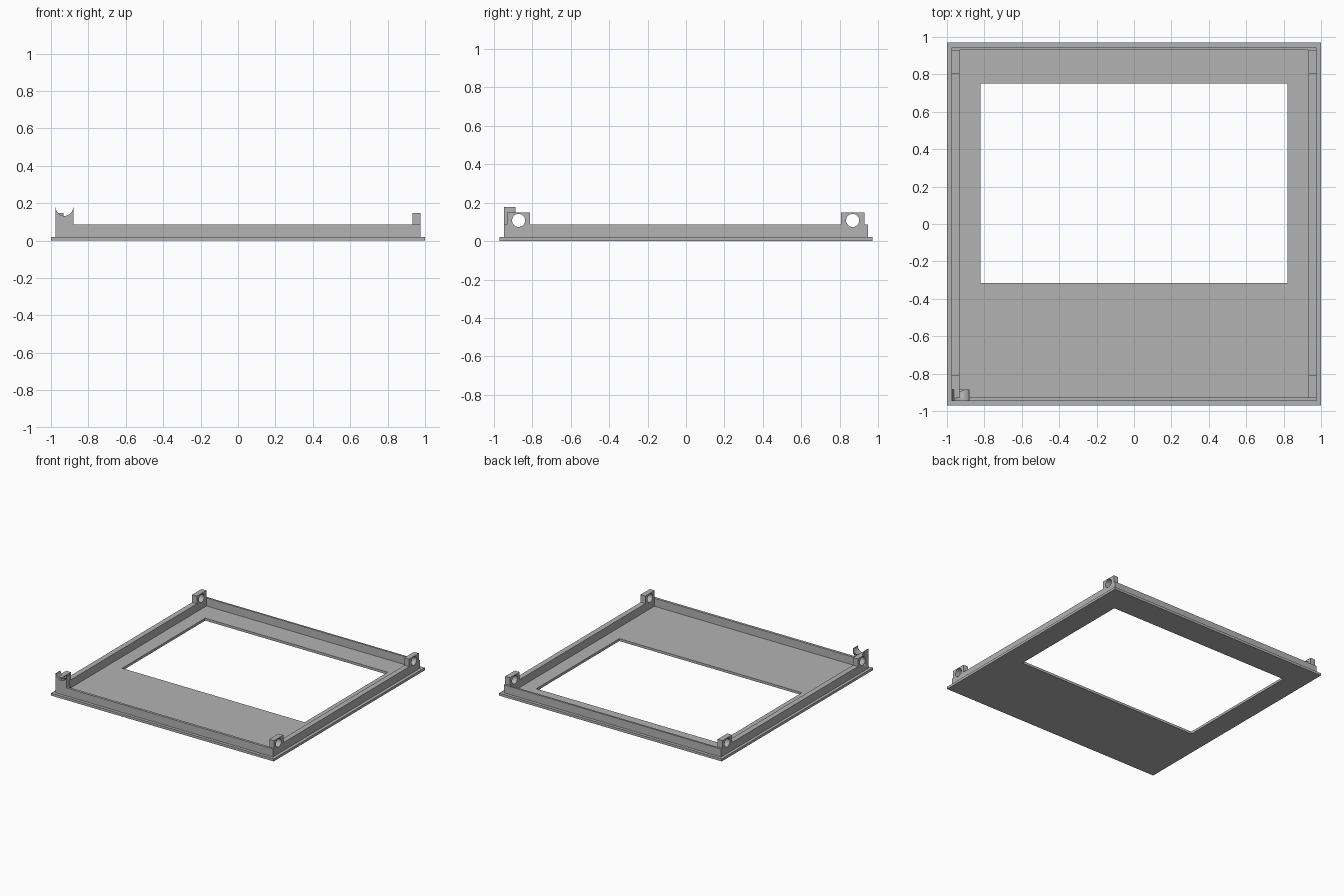
import bpy
from math import cos, sin, pi, radians
from mathutils import Matrix

old = bpy.data.objects.get("Cube")
if old:
    bpy.data.objects.remove(old, do_unlink=True)

GREY = (0.45, 0.45, 0.45, 1)
grey = bpy.data.materials.new("matte_grey")
grey.diffuse_color = GREY
grey.use_nodes = True
grey.node_tree.nodes["Principled BSDF"].inputs["Base Color"].default_value = GREY

# Axes mapping a flat outline (u, v) and its depth into the model
FLAT = Matrix.Identity(4)                                                      # u=x, v=y, depth=z
SIDE = Matrix(((0, 0, 1, 0), (1, 0, 0, 0), (0, 1, 0, 0), (0, 0, 0, 1)))        # u=y, v=z, depth=x
FRONT = Matrix(((1, 0, 0, 0), (0, 0, -1, 0), (0, 1, 0, 0), (0, 0, 0, 1)))      # u=x, v=z, depth=-y


def rect(u0, u1, v0, v1):
    return [(u0, v0), (u1, v0), (u1, v1), (u0, v1)]


def arc(u, v, r, a0=0, a1=2 * pi, n=32):
    return [(u + r * cos(a0 + (a1 - a0) * i / n), v + r * sin(a0 + (a1 - a0) * i / n)) for i in range(n)]


def extrude(name, loops, d0, d1, axes):
    """Extrude an outline (with optional holes) from depth d0 to d1."""
    curve = bpy.data.curves.new(name, 'CURVE')
    curve.dimensions = '2D'
    curve.fill_mode = 'BOTH'
    curve.extrude = (d1 - d0) / 2
    for loop in loops:
        spline = curve.splines.new('POLY')
        spline.points.add(len(loop) - 1)
        for point, (u, v) in zip(spline.points, loop):
            point.co = (u, v, 0, 1)
        spline.use_cyclic_u = True
    obj = bpy.data.objects.new(name, curve)
    bpy.context.collection.objects.link(obj)
    obj.matrix_world = axes @ Matrix.Translation((0, 0, (d0 + d1) / 2))
    bpy.ops.object.select_all(action='DESELECT')
    obj.select_set(True)
    bpy.context.view_layer.objects.active = obj
    bpy.ops.object.convert(target='MESH')
    obj = bpy.context.object
    bpy.ops.object.mode_set(mode='EDIT')
    bpy.ops.mesh.select_all(action='SELECT')
    bpy.ops.mesh.remove_doubles(threshold=0.0001)
    bpy.ops.mesh.normals_make_consistent(inside=False)
    bpy.ops.object.mode_set(mode='OBJECT')
    bpy.ops.object.shade_smooth_by_angle(angle=radians(30))
    obj.data.materials.clear()
    obj.data.materials.append(grey)
    return obj


BASE, RIM, LUG = 0.02, 0.085, 0.147
HOLE_Z, HOLE_R = 0.107, 0.034

# Base plate with its window
extrude("base_plate", [rect(-1, 1, -0.97, 0.97), rect(-0.82, 0.82, -0.315, 0.75)], 0, BASE, FLAT)

# Side walls, each with two raised and drilled lugs
side_outline = [(-0.945, BASE), (0.945, BASE), (0.945, RIM), (0.928, RIM), (0.928, LUG), (0.805, LUG),
                (0.805, RIM), (-0.81, RIM), (-0.81, LUG), (-0.93, LUG), (-0.93, RIM), (-0.945, RIM)]
holes = [arc(y, HOLE_Z, HOLE_R) for y in (-0.87, 0.866)]
extrude("left_wall", [side_outline] + holes, 0.932, 0.975, SIDE)
extrude("right_wall", [side_outline] + holes, -0.977, -0.934, SIDE)

# Front and back walls
extrude("front_wall", [rect(-0.934, 0.932, BASE, RIM)], 0.925, 0.945, FRONT)
extrude("back_wall", [rect(-0.934, 0.932, BASE, RIM)], -0.945, -0.93, FRONT)

# Corner cradle with a round notch on top, drilled in line with the lug
notch = arc(-0.928, 0.178, 0.046, pi, 2 * pi, 24)
cradle = extrude("corner_cradle", [[(-0.977, BASE), (-0.88, BASE), (-0.88, 0.178), (-0.882, 0.178)]
                                   + notch[::-1] + [(-0.977, 0.178)]], 0.886, 0.945, FRONT)
drill = extrude("cradle_drill", [arc(-0.87, HOLE_Z, HOLE_R)], -1.05, -0.8, SIDE)
drill.hide_render = True
drill.hide_viewport = True
cut = cradle.modifiers.new("drilled_hole", 'BOOLEAN')
cut.operation = 'DIFFERENCE'
cut.solver = 'EXACT'
cut.object = drill
